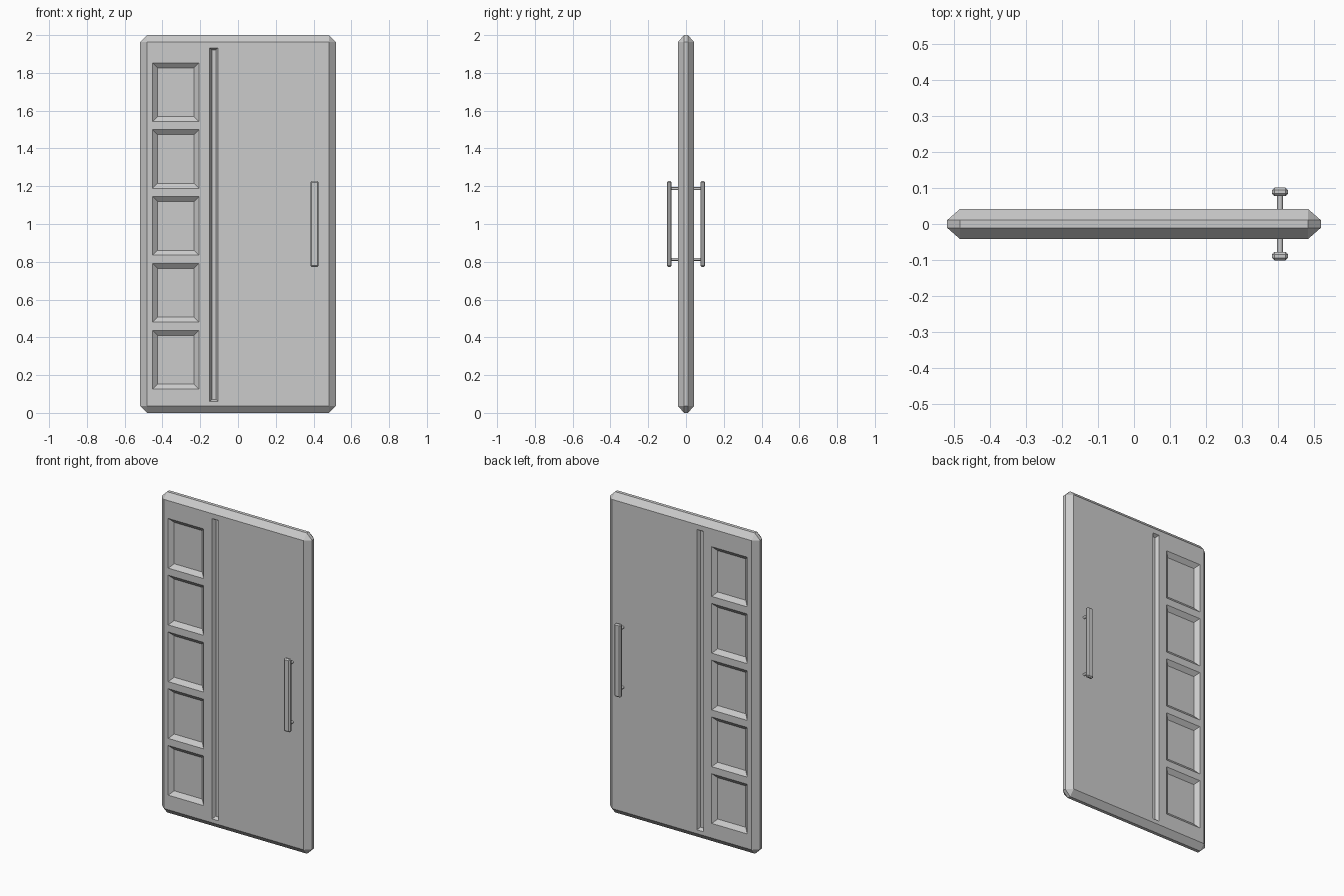
import bpy, bmesh, math
from mathutils import Vector

old = bpy.data.objects.get("Cube")
if old:
    bpy.data.objects.remove(old, do_unlink=True)

# Single painted grey for the whole door
grey = bpy.data.materials.new("light grey")
grey.use_nodes = True
colour = (0.6, 0.6, 0.6, 1)
grey.diffuse_color = colour
grey.node_tree.nodes["Principled BSDF"].inputs["Base Color"].default_value = colour


def add_object(name, bm):
    bmesh.ops.recalc_face_normals(bm, faces=bm.faces)
    mesh = bpy.data.meshes.new(name)
    bm.to_mesh(mesh)
    bm.free()
    mesh.materials.append(grey)
    obj = bpy.data.objects.new(name, mesh)
    bpy.context.collection.objects.link(obj)
    return obj


def cut(bm, axis, value):
    normal = Vector((0, 0, 0))
    normal[axis] = 1
    bmesh.ops.bisect_plane(bm, geom=bm.verts[:] + bm.edges[:] + bm.faces[:],
                           plane_co=normal * value, plane_no=normal)


def recess(bm, side, x_range, z_range, slope, depth):
    """Sink the faces of one rectangle into the front or back."""
    faces = []
    for f in bm.faces:
        c = f.calc_center_median()
        if (f.normal.y * side > 0.99 and x_range[0] < c.x < x_range[1]
                and z_range[0] < c.z < z_range[1]):
            faces.append(f)
    ring = bmesh.ops.inset_region(bm, faces=faces, thickness=slope, depth=-depth,
                                  use_even_offset=True)["faces"]
    return faces + ring


# Door slab with chamfered rim
half_depth, chamfer = 0.042, 0.036
bm = bmesh.new()
bmesh.ops.create_cube(bm, size=1)
for v in bm.verts:
    v.co = (v.co.x * 1.036, v.co.y * 0.096, v.co.z * 2 + 1)
bmesh.ops.bevel(bm, geom=bm.edges[:], offset=chamfer, segments=1, affect='EDGES')
for v in bm.verts:
    v.co.y *= half_depth / 0.048

# Layout of the five panes and the long groove
pane_x = (-0.452, -0.207)
groove_x = (-0.15, -0.105)
groove_z = (0.06, 1.933)
panes = [(0.99 + i * 0.354 - 0.155, 0.99 + i * 0.354 + 0.155) for i in range(-2, 3)]
for x in pane_x + groove_x:
    cut(bm, 0, x)
for pair in panes + [groove_z]:
    for z in pair:
        cut(bm, 2, z)
bm.normal_update()

# Matching recesses on both faces
for side in (-1, 1):
    for pane in panes:
        recess(bm, side, pane_x, pane, 0.026, 0.022)
    recess(bm, side, groove_x, groove_z, 0.012, 0.02)
add_object("door_slab", bm)

# Pull handles: a chamfered flat bar on two round posts, on both sides
handle_x, handle_z = 0.405, 1.0
for side, label in ((-1, "front"), (1, "back")):
    bm = bmesh.new()
    bmesh.ops.create_cube(bm, size=1)
    for v in bm.verts:
        v.co = (handle_x + v.co.x * 0.044, side * 0.089 + v.co.y * 0.024,
                handle_z + v.co.z * 0.456)
    bmesh.ops.bevel(bm, geom=bm.edges[:], offset=0.007, segments=1, affect='EDGES')
    add_object(label + "_handle_bar", bm)
    for end, place in ((-1, "lower"), (1, "upper")):
        bm = bmesh.new()
        bmesh.ops.create_cone(bm, cap_ends=True, segments=12, radius1=0.008,
                              radius2=0.008, depth=0.045)
        for v in bm.verts:
            x, y, z = v.co
            v.co = (handle_x + x, side * 0.0605 + z, handle_z + end * 0.187 + y)
        post = add_object(f"{label}_handle_{place}_post", bm)
        bpy.ops.object.select_all(action='DESELECT')
        post.select_set(True)
        bpy.context.view_layer.objects.active = post
        bpy.ops.object.shade_smooth_by_angle(angle=math.radians(40))
